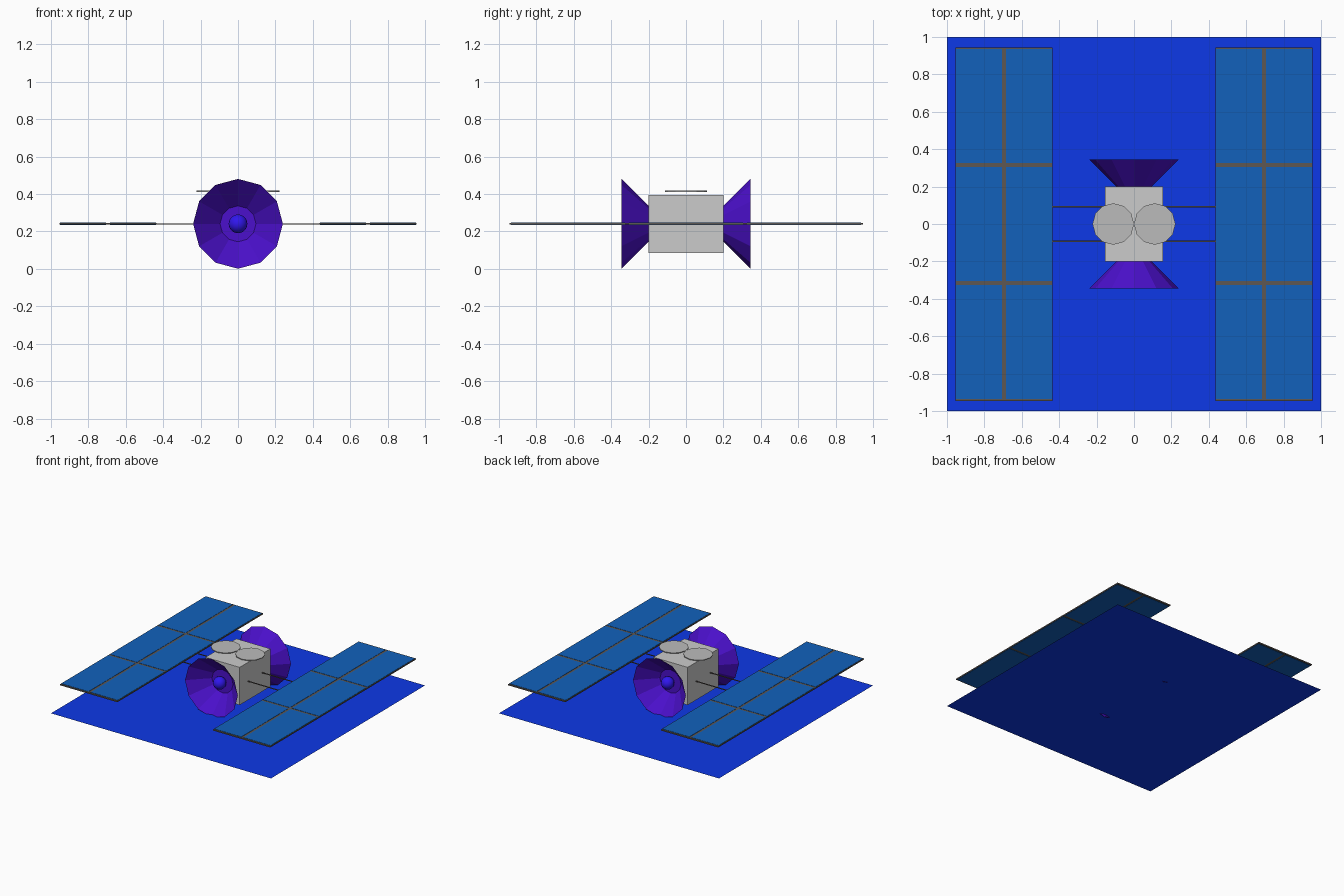
import bpy, bmesh, math
from mathutils import Matrix, Vector

if "Cube" in bpy.data.objects:
    bpy.data.objects.remove(bpy.data.objects["Cube"])

CZ = 0.241  # height of the satellite's centre line


def material(name, r, g, b):
    m = bpy.data.materials.new(name)
    m.diffuse_color = (r, g, b, 1)
    m.use_nodes = True
    m.node_tree.nodes["Principled BSDF"].inputs["Base Color"].default_value = m.diffuse_color
    return m


BLUE = material("base_blue", 0.004, 0.04, 0.8)
CELL = material("cell_blue", 0.006, 0.12, 0.5)
FRAME = material("frame_brown", 0.11, 0.095, 0.085)
PURPLE = material("dish_purple", 0.07, 0.005, 0.6)
BALL = material("feed_blue", 0.03, 0.008, 0.85)
GREY = material("disc_grey", 0.5, 0.5, 0.5)


def finish(bm, name, mat=None):
    me = bpy.data.meshes.new(name)
    bm.to_mesh(me)
    bm.free()
    ob = bpy.data.objects.new(name, me)
    bpy.context.collection.objects.link(ob)
    if mat:
        me.materials.append(mat)
    return ob


def add_box(bm, centre, size):
    bmesh.ops.create_cube(bm, size=1, matrix=Matrix.Translation(centre) @ Matrix.Diagonal((*size, 1)))


def box(name, centre, size, mat=None):
    bm = bmesh.new()
    add_box(bm, centre, size)
    return finish(bm, name, mat)


# Flat base sheet
bm = bmesh.new()
bmesh.ops.create_grid(bm, x_segments=1, y_segments=1, size=1, matrix=Matrix.Translation((0, 0, 0.015)))
finish(bm, "base_sheet", BLUE)

# Body
box("body", (0, 0, CZ), (0.31, 0.40, 0.31))

for s, side in ((-1, "left"), (1, "right")):
    # Solar panel: thin frame with 2 x 3 raised cells showing on both faces
    box(side + "_panel_frame", (s * 0.695, 0, CZ), (0.52, 1.89, 0.01))
    bpy.data.objects[side + "_panel_frame"].data.materials.append(FRAME)
    bm = bmesh.new()
    for i in (-1, 1):
        for j in (-1, 0, 1):
            add_box(bm, (s * 0.695 + i * 0.133, j * 0.63, CZ), (0.246, 0.61, 0.014))
    finish(bm, side + "_panel_cells", CELL)

    # Struts from body to panel
    for y, end in ((-0.092, "front"), (0.092, "back")):
        box(f"{side}_{end}_strut", (s * 0.295, y, CZ), (0.30, 0.006, 0.006), FRAME)

    # Thin disc floating above the body
    bm = bmesh.new()
    bmesh.ops.create_cone(bm, cap_ends=True, segments=12, radius1=0.111, radius2=0.111,
                          depth=0.006, matrix=Matrix.Translation((s * 0.111, 0, 0.415)))
    finish(bm, side + "_top_disc", GREY)

for s, side in ((-1, "front"), (1, "back")):
    # Open 12-sided dish, closed at its narrow end
    turn = Matrix.Translation((0, s * 0.273, CZ)) @ Matrix.Rotation(-s * math.pi / 2, 4, "X")
    bm = bmesh.new()
    bmesh.ops.create_cone(bm, cap_ends=True, segments=12, radius1=0.096, radius2=0.24,
                          depth=0.144, matrix=turn)
    rim = max(bm.faces, key=lambda f: s * f.calc_center_median().y)
    bmesh.ops.delete(bm, geom=[rim], context="FACES_ONLY")
    finish(bm, side + "_dish", PURPLE)

    # Feed ball inside the dish
    bm = bmesh.new()
    bmesh.ops.create_uvsphere(bm, u_segments=16, v_segments=10, radius=0.05,
                              matrix=Matrix.Translation((0, s * 0.238, CZ)))
    for f in bm.faces:
        f.smooth = True
    finish(bm, side + "_feed_ball", BALL)
